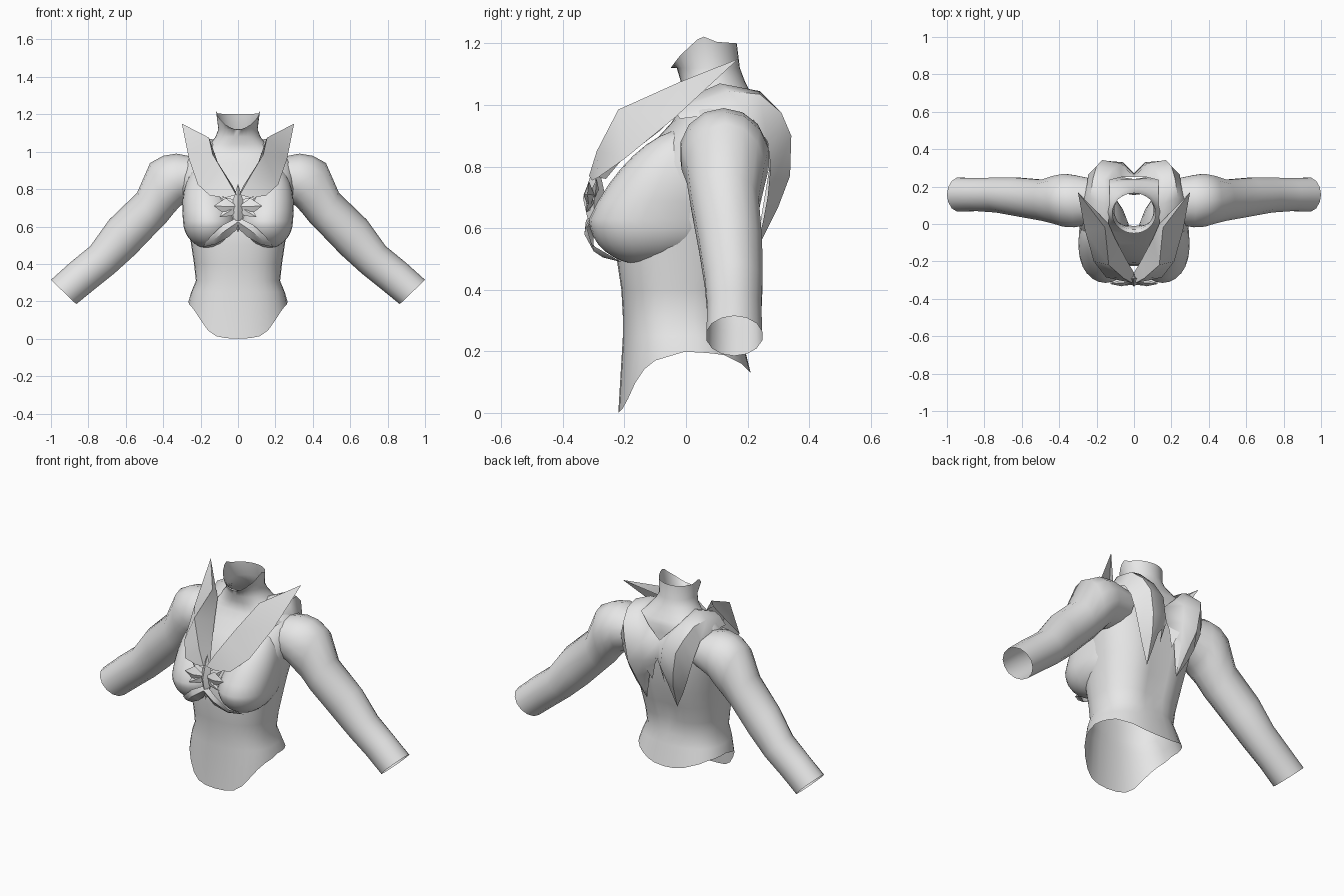
import bpy, bmesh, math
from mathutils import Vector

if "Cube" in bpy.data.objects:
    bpy.data.objects.remove(bpy.data.objects["Cube"])

grey = bpy.data.materials.new("plain grey")
grey.diffuse_color = (0.8, 0.8, 0.8, 1)
grey.use_nodes = True
grey.node_tree.nodes["Principled BSDF"].inputs["Base Color"].default_value = grey.diffuse_color


def finish(name, bm, mirror=False, angle=50):
    bmesh.ops.remove_doubles(bm, verts=bm.verts, dist=0.0005)
    bmesh.ops.recalc_face_normals(bm, faces=bm.faces)
    me = bpy.data.meshes.new(name)
    bm.to_mesh(me)
    bm.free()
    me.materials.append(grey)
    ob = bpy.data.objects.new(name, me)
    bpy.context.collection.objects.link(ob)
    bpy.ops.object.select_all(action='DESELECT')
    ob.select_set(True)
    bpy.context.view_layer.objects.active = ob
    bpy.ops.object.shade_smooth_by_angle(angle=math.radians(angle))
    if mirror:
        ob.modifiers.new("mirror", 'MIRROR').use_clip = True
    return ob


def loft(bm, rows, closed):
    """Skin a list of equally long point rows."""
    rows = [[bm.verts.new(p) for p in r] for r in rows]
    n = len(rows[0])
    for a, b in zip(rows, rows[1:]):
        for i in range(n if closed else n - 1):
            j = (i + 1) % n
            bm.faces.new((a[i], a[j], b[j], b[i]))


def interp(table, t):
    for (t0, v0), (t1, v1) in zip(table, table[1:]):
        if t <= t1:
            return v0 + (v1 - v0) * max(0, (t - t0) / (t1 - t0))
    return table[-1][1]


def ring(z, hw, yf, yb, n=32, power=0.85):
    pts = []
    for i in range(n):
        a = 2 * math.pi * i / n
        c, s = math.cos(a), math.sin(a)
        x = hw * math.copysign(abs(c) ** power, c)
        y = (yf + yb) / 2 + (yb - yf) / 2 * math.copysign(abs(s) ** power, s)
        if s > 0 and .35 < z < .96:  # spine groove
            y -= .02 * max(0, 1 - abs(x) / .1)
        pts.append(Vector((x, y, z)))
    return pts


# Torso and neck: open shell with a curved hem and neck rim
hem = [(-.22, 0), (-.2, .02), (-.15, .13), (-.1, .17), (0, .2), (.12, .19), (.18, .16), (.21, .13)]
rim = [(-.05, 1.12), (-.02, 1.16), (.05, 1.225), (.1, 1.205), (.17, 1.2)]
bottom = ring(0, .265, -.22, .21)
for p in bottom:
    p.z = interp(hem, p.y)
top = ring(0, .118, -.05, .165, power=1)
for p in top:
    p.z = interp(rim, p.y)
body = [(.25, .25, -.205, .18), (.31, .225, -.205, .165), (.4, .235, -.21, .175),
        (.5, .25, -.225, .205), (.6, .265, -.22, .23), (.7, .285, -.205, .25),
        (.8, .3, -.165, .258), (.88, .305, -.105, .26), (.94, .295, -.05, .252),
        (.985, .25, -.02, .24), (1.01, .195, -.01, .228), (1.04, .15, -.01, .21)]
neck = [(1.08, .12, -.018, .19), (1.12, .105, -.03, .175)]
bm = bmesh.new()
loft(bm, [bottom] + [ring(*r) for r in body] + [ring(*r, power=1) for r in neck] + [top], True)
finish("torso", bm, angle=60)

# Bust: spheres drawn out upward and back into the chest
bm = bmesh.new()
bmesh.ops.create_uvsphere(bm, u_segments=24, v_segments=16, radius=1)
for v in bm.verts:
    x, y, z = v.co
    up = max(z, 0)
    v.co = (.152 + .142 * x + .035 * up, -.14 + (.175 if y < 0 else .28) * y + .13 * up,
            .63 + z * (.29 if z > 0 else .148))
finish("bust", bm, True, 60)

# Arms: open tubes, each section given by its upper and lower outline point
arm = [((.20, .965), (.20, .76), .12, .12), ((.33, .99), (.31, .71), .122, .143),
       ((.40, .978), (.345, .67), .127, .145), ((.47, .94), (.385, .62), .13, .13),
       ((.54, .78), (.43, .575), .127, .112), ((.69, .635), (.55, .45), .145, .105),
       ((.79, .495), (.66, .35), .155, .096), ((.9, .405), (.77, .262), .157, .09),
       ((1, .315), (.865, .185), .157, .093)]
bm = bmesh.new()
rows = []
for hi, lo, yc, ry in arm:
    u, l = Vector((hi[0], yc, hi[1])), Vector((lo[0], yc, lo[1]))
    rows.append([(u + l) / 2 + (u - l) / 2 * math.cos(a) + Vector((0, ry * math.sin(a), 0))
                 for a in (math.pi * k / 7 for k in range(14))])
loft(bm, rows, True)
finish("arms", bm, True, 60)


def strip(name, rows, angle=40):
    """Folded cloth strip; each row runs from inner edge over the ridge to outer edge."""
    bm = bmesh.new()
    loft(bm, rows, False)
    finish(name, bm, True, angle)


# Collar: front lapels, folded along a ridge, ending in a raised point
tip = (.3, .17, 1.15)
strip("lapels", [((.0, -.26, .76), (.01, -.315, .77), (.06, -.305, .755)),
                 ((.03, -.21, .82), (.055, -.29, .85), (.15, -.285, .765)),
                 ((.1, -.08, .92), (.135, -.22, .985), (.215, -.2, .825)),
                 ((.135, 0, 1.02), (.155, -.02, 1.075), (.262, -.035, .96)),
                 (tip, tip, tip)])

# Collar: strip over the shoulders that falls to a long point on the back
tip = (.1, .225, .52)
strip("back_collar", [((.14, -.05, 1.0), (.16, -.05, 1.0), (.2, -.04, .985), (.25, -.02, .955)),
                      ((.13, .1, 1.065), (.16, .11, 1.07), (.235, .14, 1.045), (.265, .14, .975)),
                      ((.13, .235, 1.035), (.16, .24, 1.045), (.22, .24, 1.035), (.25, .22, .95)),
                      ((.07, .25, .97), (.11, .295, .98), (.2, .31, .975), (.245, .265, .88)),
                      ((0, .25, .9), (.07, .325, .9), (.17, .342, .9), (.225, .275, .8)),
                      ((0, .27, .79), (.06, .33, .79), (.15, .338, .77), (.19, .265, .7)),
                      ((.06, .255, .70), (.08, .295, .69), (.125, .30, .67), (.155, .25, .62)),
                      (tip,) * 4])

# Collar: short inner points at the middle of the back
strip("back_points", [((.005, .275, .80), (.07, .328, .79)),
                      ((.04, .26, .66), (.04, .26, .66))])


def leaf(bm, a, b, wide, out):
    """Ridged, four-cornered petal from a to b."""
    a, b, wide, out = (Vector(q) for q in (a, b, wide, out))
    m = (a + b) / 2
    rim_pts = [bm.verts.new(p) for p in (a, m + wide, b, m - wide)]
    for peak in (m + out, m - out):
        p = bm.verts.new(peak)
        for k in range(4):
            bm.faces.new((rim_pts[k], rim_pts[(k + 1) % 4], p))


# Bow: central knot with side petals
bm = bmesh.new()
leaf(bm, (0, -.29, .83), (0, -.305, .565), (.04, 0, 0), (0, -.037, 0))
finish("bow_knot", bm, angle=30)
bm = bmesh.new()
leaf(bm, (0, -.31, .705), (.13, -.32, .71), (0, 0, .045), (0, -.018, 0))
leaf(bm, (0, -.30, .69), (.1, -.29, .76), (-.02, 0, .022), (0, -.012, 0))
leaf(bm, (0, -.30, .71), (.1, -.325, .65), (.02, 0, .022), (0, -.012, 0))
finish("bow_petals", bm, True, 30)

# Bow: ribbons running under the bust
strip("bow_ribbons", [((0, -.30, .65), (0, -.325, .625), (0, -.30, .59)),
                      ((.08, -.325, .61), (.065, -.33, .58), (.05, -.30, .545)),
                      ((.15, -.305, .545), (.135, -.30, .525), (.12, -.27, .505)),
                      ((.19, -.21, .49),) * 3])
